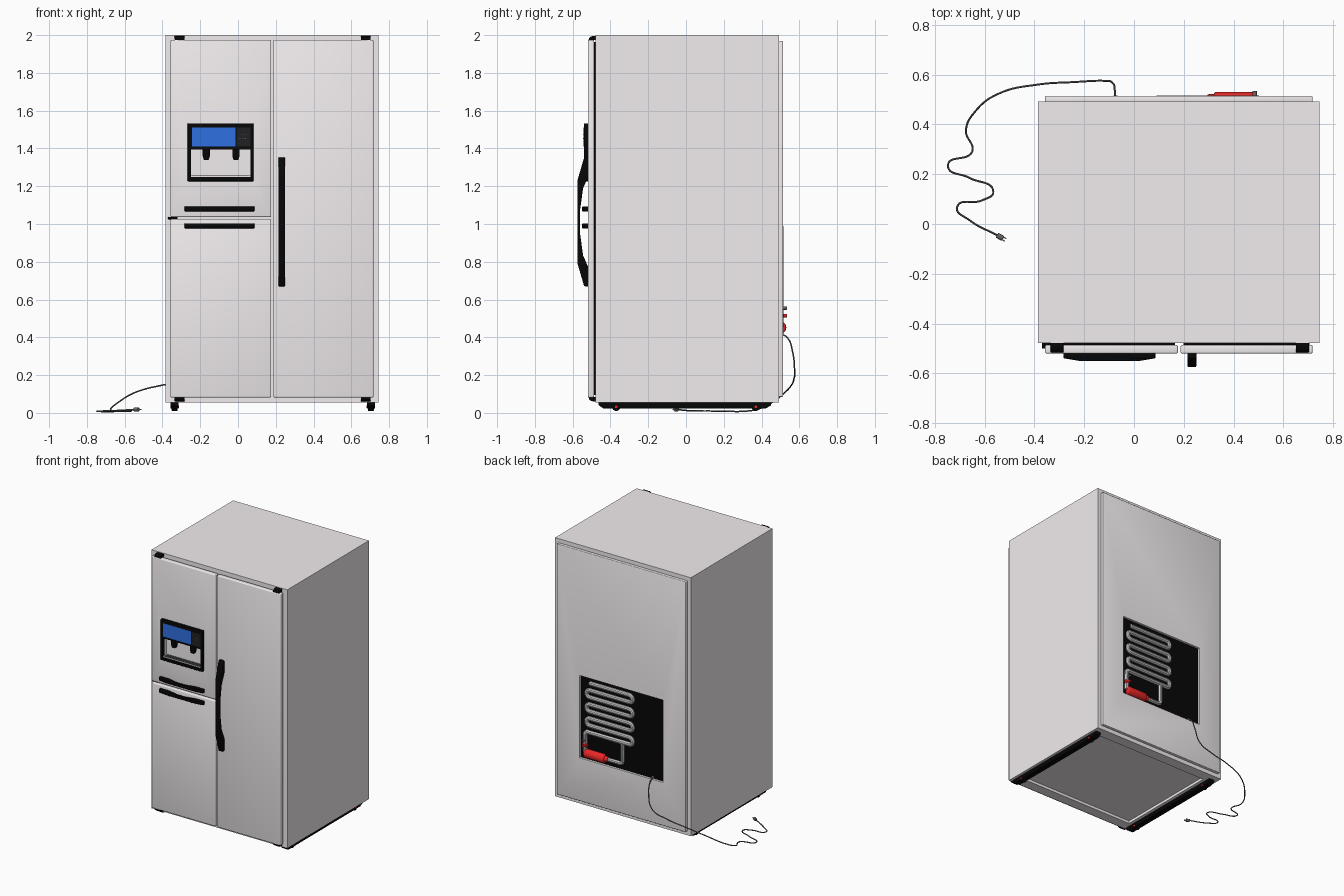
import bpy, bmesh, math
from mathutils import Vector

if "Cube" in bpy.data.objects:
    bpy.data.objects.remove(bpy.data.objects["Cube"])


def material(name, color):
    m = bpy.data.materials.new(name)
    m.diffuse_color = (*color, 1)
    m.use_nodes = True
    m.node_tree.nodes["Principled BSDF"].inputs["Base Color"].default_value = m.diffuse_color
    return m


BLACK = material("black", (0.002, 0.002, 0.002))
RED = material("red", (0.8, 0.02, 0.02))
BLUE = material("blue", (0.03, 0.16, 0.76))
DARK = material("dark_grey", (0.015, 0.015, 0.017))
CORD = material("cord_grey", (0.13, 0.13, 0.13))
WHITE = material("enamel", (0.89, 0.85, 0.87))
STEEL = material("steel", (0.75, 0.75, 0.74))


def apply_mod(o, kind, **settings):
    m = o.modifiers.new(kind, kind)
    for k, v in settings.items():
        setattr(m, k, v)
    bpy.context.view_layer.objects.active = o
    bpy.ops.object.modifier_apply(modifier=m.name)


def finish(o, mat=None, bevel=0):
    bpy.ops.object.select_all(action='DESELECT')
    o.select_set(True)
    bpy.context.view_layer.objects.active = o
    if mat:
        o.data.materials.append(mat)
    if bevel:
        apply_mod(o, 'BEVEL', width=bevel, segments=3, limit_method='ANGLE')
    bpy.ops.object.shade_smooth_by_angle(angle=math.radians(35))
    return o


def from_bm(name, bm, mat=None, bevel=0):
    bmesh.ops.recalc_face_normals(bm, faces=bm.faces)
    me = bpy.data.meshes.new(name)
    bm.to_mesh(me)
    bm.free()
    o = bpy.data.objects.new(name, me)
    bpy.context.collection.objects.link(o)
    return finish(o, mat, bevel)


def box(name, x, y, z, mat=WHITE, bevel=0):
    bm = bmesh.new()
    bmesh.ops.create_cube(bm, size=1)
    for v in bm.verts:
        v.co = [(a + b) / 2 + c * (b - a) for (a, b), c in zip((x, y, z), v.co)]
    return from_bm(name, bm, mat, bevel)


def prism(name, profile, a, b, place, mat=None, bevel=0):
    """Extrude a 2D profile from a to b; place maps (u, v, depth) to xyz."""
    bm = bmesh.new()
    f = bm.faces.new([bm.verts.new(place(u, v, a)) for u, v in profile])
    new = bmesh.ops.extrude_face_region(bm, geom=[f])['geom']
    shift = Vector(place(0, 0, b)) - Vector(place(0, 0, a))
    bmesh.ops.translate(bm, vec=shift, verts=[g for g in new if isinstance(g, bmesh.types.BMVert)])
    return from_bm(name, bm, mat, bevel)


def rod(name, p, q, r, mat=STEEL, bevel=0, sides=24):
    p, q = Vector(p), Vector(q)
    bpy.ops.mesh.primitive_cylinder_add(vertices=sides, radius=r, depth=(q - p).length, location=(p + q) / 2)
    o = bpy.context.object
    o.name = name
    o.rotation_euler = (q - p).to_track_quat('Z', 'Y').to_euler()
    return finish(o, mat, bevel)


def tube(name, pts, r, mat=STEEL, smooth=False):
    c = bpy.data.curves.new(name, 'CURVE')
    c.dimensions = '3D'
    c.bevel_depth, c.bevel_resolution, c.use_fill_caps = r, 3, True
    if smooth:
        s = c.splines.new('BEZIER')
        s.bezier_points.add(len(pts) - 1)
        for bp, p in zip(s.bezier_points, pts):
            bp.co = p
            bp.handle_left_type = bp.handle_right_type = 'AUTO'
    else:
        s = c.splines.new('POLY')
        s.points.add(len(pts) - 1)
        for sp, p in zip(s.points, pts):
            sp.co = (*p, 1)
    o = bpy.data.objects.new(name, c)
    bpy.context.collection.objects.link(o)
    bpy.ops.object.select_all(action='DESELECT')
    o.select_set(True)
    bpy.context.view_layer.objects.active = o
    bpy.ops.object.convert(target='MESH')
    return finish(bpy.context.object, mat)


def cut(cutter, *targets):
    for t in targets:
        apply_mod(t, 'BOOLEAN', operation='DIFFERENCE', object=cutter, solver='EXACT')
        finish(t)
    cutter.hide_render = True
    cutter.hide_set(True)


# Cabinet with recessed underside
body = box("cabinet", (-0.385, 0.745), (-0.478, 0.492), (0.055, 2.0))
cut(box("underside_cutter", (-0.29, 0.65), (-0.4, 0.41), (0.0, 0.075)), body)

# Doors and their dark gaskets
doors = {"upper_left_door": ((-0.357, 0.176), (1.037, 1.975)),
         "lower_left_door": ((-0.357, 0.176), (0.082, 1.026)),
         "right_door": ((0.187, 0.717), (0.082, 1.975))}
for name, (x, z) in doors.items():
    doors[name] = box(name, x, (-0.52, -0.486), z, bevel=0.006)
    box(name + "_gasket", (x[0] + .012, x[1] - .012), (-0.487, -0.477), (z[0] + .012, z[1] - .012), BLACK)

# Hinges with rounded outer corners
for x in (-0.335, 0.65):
    for name, z, s in (("top_hinge", 1.974, 1), ("bottom_hinge", 0.083, -1)):
        prism(name, [(-.516, z), (-.513, z + .01 * s), (-.505, z + .018 * s), (-.492, z + .022 * s),
                     (-.474, z + .022 * s), (-.474, z)],
              x, x + 0.052, lambda u, v, d: (d, u, v), BLACK, 0.002)
box("middle_hinge", (-0.37, -0.32), (-0.5, -0.477), (1.025, 1.038), BLACK, 0.003)

# Water dispenser
bezel = box("dispenser_bezel", (-0.267, 0.082), (-0.541, -0.515), (1.226, 1.533), BLACK, 0.005)
cut(box("dispenser_cutter", (-0.25, 0.066), (-0.6, -0.495), (1.25, 1.395)), bezel, doors["upper_left_door"])
box("dispenser_screen", (-0.243, -0.013), (-0.543, -0.538), (1.41, 1.51), BLUE)
box("dispenser_keypad", (-0.008, 0.066), (-0.543, -0.538), (1.41, 1.51), DARK)
for i in range(6):
    x, z = 0.008 + 0.015 * (i % 3), 1.45 + 0.02 * (i // 3)
    box("keypad_button", (x, x + 0.005), (-0.545, -0.542), (z, z + 0.004), CORD)
for x in (-0.187, -0.03):
    prism("dispenser_nozzle", [(x, 1.4), (x, 1.36), (x + .007, 1.338), (x + .031, 1.338), (x + .038, 1.36), (x + .038, 1.4)],
          -0.53, -0.505, lambda u, v, d: (u, d, v), BLACK, 0.002)
box("drip_tray", (-0.25, 0.066), (-0.535, -0.495), (1.25, 1.257))
for i in range(4):
    y = -0.533 + 0.01 * i
    box("drip_tray_slat", (-0.24, 0.056), (y, y + 0.005), (1.256, 1.26), CORD)


# Arched handles: deep ends on the door, tapering to a thin grip in the middle
def arch(a, b, top, base=-0.515):
    L = b - a
    out = [(0, base), (0, base - .024), (.18, top), (.82, top), (1, base - .024), (1, base)]
    inner = [(.86, base), (.76, top + .03), (.6, top + .015), (.4, top + .015), (.24, top + .03), (.14, base)]
    return [(a + t * L, y) for t, y in out + inner]


prism("right_door_handle", arch(0.67, 1.353, -0.575), 0.214, 0.25, lambda u, v, d: (d, v, u), BLACK, 0.006)
for name, z in (("upper_door_handle", 1.067), ("lower_door_handle", 0.977)):
    prism(name, arch(-0.283, 0.087, -0.55), z, z + 0.026, lambda u, v, d: (u, v, d), BLACK, 0.004)

# Base rails with wheels
for x in (-0.357, 0.682):
    prism("base_rail", [(-.462, .057), (-.462, .04), (-.435, .022), (.42, .022), (.45, .04), (.45, .057)],
          x, x + 0.043, lambda u, v, d: (d, u, v), BLACK, 0.003)
    for y in (-0.37, 0.37):
        rod("wheel", (x + .006, y, .032), (x + .037, y, .032), 0.022, BLACK, 0.003)
        rod("wheel_hub", (x - .001, y, .032), (x + .044, y, .032), 0.007, RED)

# Back panel with opening and black plate
panel = box("back_panel", (-0.357, 0.717), (0.488, 0.514), (0.085, 1.97), bevel=0.005)
cut(box("back_cutter", (-0.17, 0.528), (0.4, 0.6), (0.41, 1.03)), panel)
box("compressor_plate", (-0.172, 0.53), (0.488, 0.497), (0.408, 1.032), BLACK)

# Condenser coil: straight runs joined by half-round bends
Y, pitch, rows = 0.499, 0.053, 8
pts = []
for i in range(rows):
    z = 0.985 - i * pitch
    sgn = 1 if i % 2 else -1
    cx = 0.285 + sgn * 0.165
    pts.append((0.285 - sgn * 0.165, Y, z))
    if i < rows - 1:
        for k in range(9):
            a = math.pi * k / 8
            pts.append((cx + sgn * pitch / 2 * math.sin(a), Y, z - pitch / 2 * (1 - math.cos(a))))
pts += [(0.475, Y, 0.614), (0.487, Y, 0.6), (0.487, Y, 0.455)]
tube("condenser_coil", pts, 0.017)

# Compressor, feed pipe and valve
rod("compressor", (0.32, 0.497, 0.452), (0.49, 0.497, 0.452), 0.034, RED, 0.012)
tube("compressor_pipe", [(0.33, Y, .452), (.2, Y, .452), (.183, Y, .458), (.178, Y, .475), (.178, Y, .61)], 0.015)
rod("compressor_collar", (0.295, Y, .452), (0.325, Y, .452), 0.022, RED, 0.004)
for z, mat in ((0.515, RED), (0.555, CORD)):
    rod("valve_knob", (0.485, 0.497, z), (0.485, 0.535, z), 0.009, mat, 0.002)
box("valve_block", (0.465, 0.505), (0.495, 0.515), (0.5, 0.53), RED, 0.004)

# Power cord and plug
cord = [(-.075, .495, .42), (-.077, .535, .4), (-.085, .565, .32), (-.12, .575, .22), (-.24, .57, .175),
        (-.385, .56, .15), (-.54, .525, .11), (-.635, .455, .055), (-.675, .375, .018), (-.65, .29, .008),
        (-.747, .235, .008), (-.66, .185, .008), (-.565, .13, .01), (-.61, .095, .01), (-.71, .068, .012),
        (-.66, .015, .012), (-.55, -.045, .018)]
tube("power_cord", cord, 0.004, CORD, smooth=True)
rod("cord_socket", (-.075, .494, .42), (-.075, .516, .418), 0.009, CORD, 0.003)
d = Vector((.87, -.48, 0))
p = Vector((-.55, -.045, .018))
rod("plug", p, p + d * 0.028, 0.011, CORD, 0.003)
for s in (-1, 1):
    q = p + Vector((.48, .87, 0)) * 0.006 * s
    rod("plug_prong", q + d * 0.026, q + d * 0.04, 0.0025, STEEL, 0, 10)
